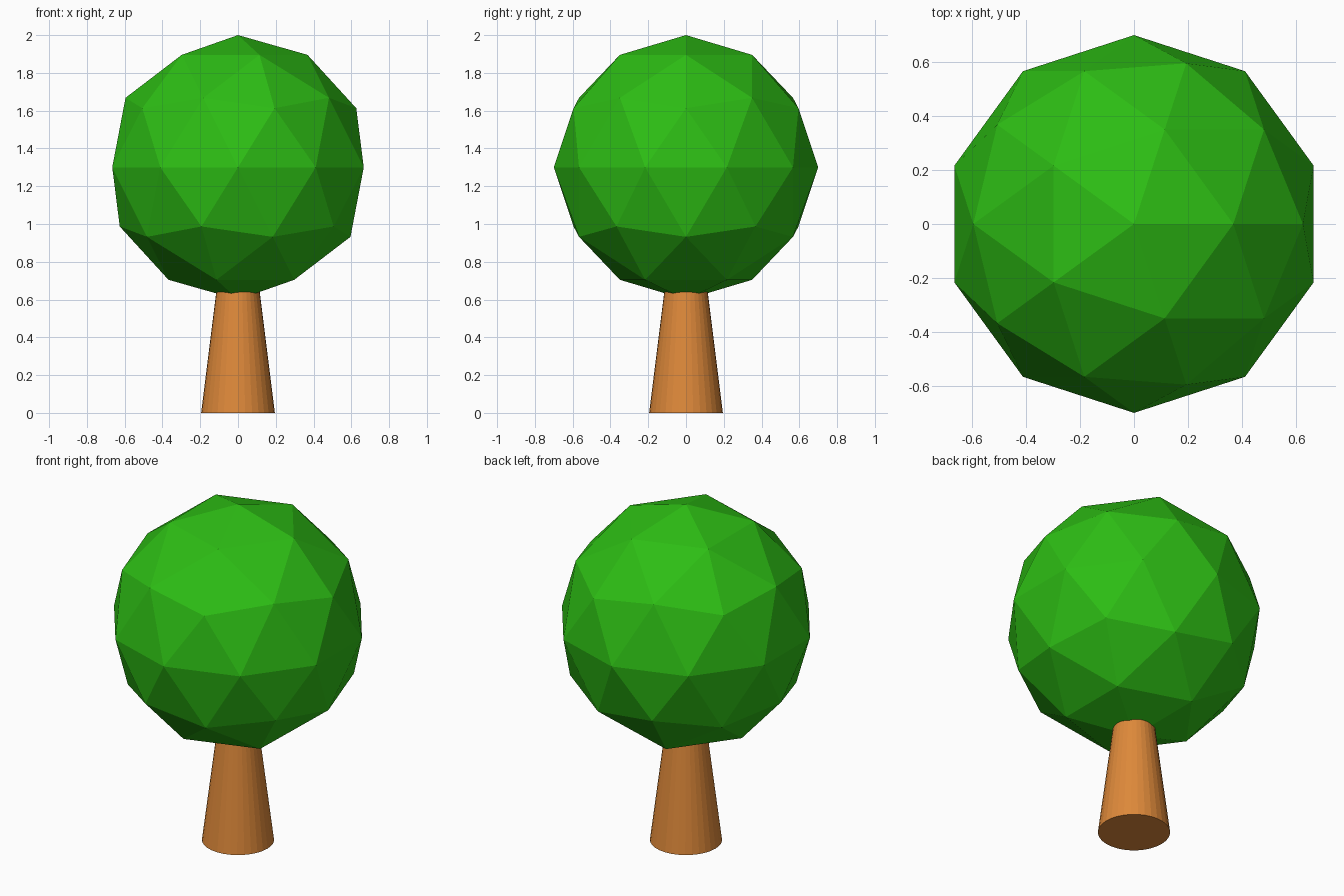
import bpy

if "Cube" in bpy.data.objects:
    bpy.data.objects.remove(bpy.data.objects["Cube"])


def finish(name, color):
    """Name the active object and give it a plain colour."""
    obj = bpy.context.object
    obj.name = name
    mat = bpy.data.materials.new(name + "_material")
    mat.diffuse_color = (*color, 1)
    mat.use_nodes = True
    mat.node_tree.nodes["Principled BSDF"].inputs["Base Color"].default_value = mat.diffuse_color
    obj.data.materials.append(mat)
    return obj


# Tapered trunk, its top buried in the crown
TRUNK_H = 0.8
bpy.ops.mesh.primitive_cone_add(vertices=32, radius1=0.195, radius2=0.095,
                                depth=TRUNK_H, location=(0, 0, TRUNK_H / 2))
finish("trunk", (0.73, 0.25, 0.042))

# Faceted round crown
bpy.ops.mesh.primitive_ico_sphere_add(subdivisions=2, radius=0.7,
                                      location=(0, 0, 1.3))
finish("crown", (0.026, 0.51, 0.007))
